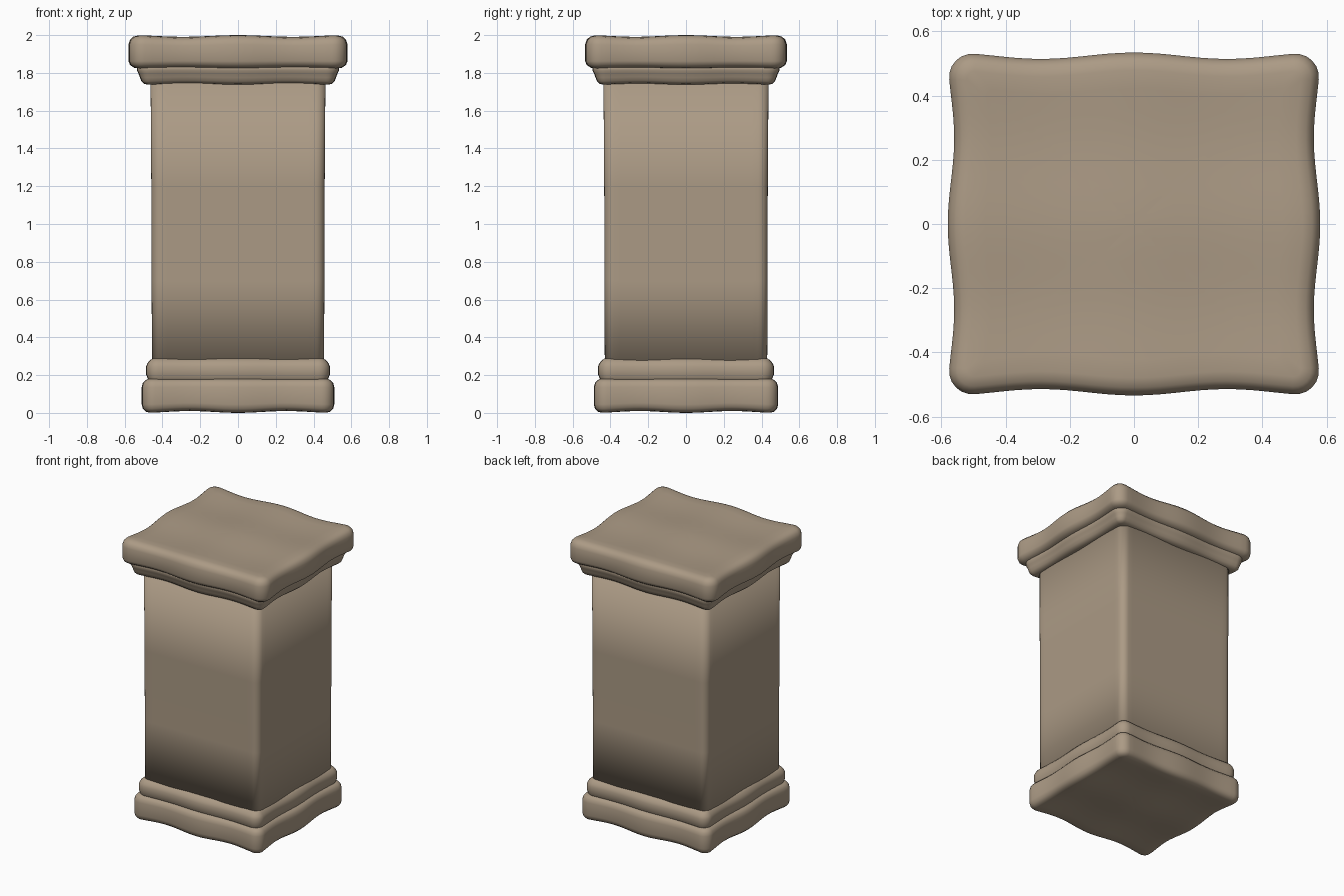
import bpy, bmesh, math

if "Cube" in bpy.data.objects:
    bpy.data.objects.remove(bpy.data.objects["Cube"])

stone = bpy.data.materials.new("warm tan stone")
stone.diffuse_color = (0.41, 0.325, 0.235, 1)
stone.use_nodes = True
stone.node_tree.nodes["Principled BSDF"].inputs["Base Color"].default_value = stone.diffuse_color


def outline(hx, hy, r, inset, wave, n=24, arc=6):
    """Rounded rectangle whose sides ripple in and out, counter-clockwise."""
    ax, ay, rr = hx - inset, hy - inset, max(r - inset, 0.015)
    cx, cy = ax - rr, ay - rr
    base = []
    corners = [(cx, -cy, -90), (cx, cy, 0), (-cx, cy, 90), (-cx, -cy, 180)]
    for k, (px, py, a0) in enumerate(corners):
        for i in range(arc + 1):
            a = math.radians(a0 + 90 * i / arc)
            base.append((px + rr * math.cos(a), py + rr * math.sin(a), math.cos(a), math.sin(a)))
        a = math.radians(a0 + 90)
        nx, ny = math.cos(a), math.sin(a)
        qx, qy, _ = corners[(k + 1) % 4]
        for i in range(1, n):
            t = i / n
            base.append((px + (qx - px) * t + rr * nx, py + (qy - py) * t + rr * ny, nx, ny))
    pts = []
    for x, y, nx, ny in base:
        d = wave * (nx * nx * (math.cos(2 * math.pi * y / hy) - 1)
                    + ny * ny * (math.cos(2 * math.pi * x / hx) - 1)) / 2
        pts.append((x + nx * d, y + ny * d))
    return pts


def block(name, hx, hy, r, rows, wave=0.0, low=0.0, high=0.0):
    """Stack of outlines (inset, z); low and high ripple the bottom and top."""
    z0, z1 = rows[0][1], rows[-1][1]

    def ripple(x, y, z):
        w = (math.cos(2 * math.pi * x / hx) + math.cos(2 * math.pi * y / hy)) / 2 - 1
        f = (z - z0) / (z1 - z0)
        return z + high * w * f - low * w * (1 - f)

    bm = bmesh.new()

    def ring(pts, z, s=1.0):
        return [bm.verts.new((x * s, y * s, ripple(x * s, y * s, z))) for x, y in pts]

    def bridge(a, b):
        for i in range(len(a)):
            j = (i + 1) % len(a)
            bm.faces.new((a[i], a[j], b[j], b[i]))

    shapes = [(outline(hx, hy, r, d, wave), z) for d, z in rows]
    scales = (0.12, 0.25, 0.38, 0.5, 0.62, 0.75, 0.88)
    rings = [ring(shapes[0][0], z0, s) for s in scales]
    rings += [ring(p, z) for p, z in shapes]
    rings += [ring(shapes[-1][0], z1, s) for s in reversed(scales)]
    for a, b in zip(rings, rings[1:]):
        bridge(a, b)
    # close both ends with a fan
    for end, z in ((rings[0], z0), (rings[-1], z1)):
        c = bm.verts.new((0, 0, ripple(0, 0, z)))
        for i in range(len(end)):
            bm.faces.new((end[i], end[(i + 1) % len(end)], c))
    bmesh.ops.recalc_face_normals(bm, faces=bm.faces)
    for f in bm.faces:
        f.smooth = True
    me = bpy.data.meshes.new(name)
    bm.to_mesh(me)
    bm.free()
    me.materials.append(stone)
    ob = bpy.data.objects.new(name, me)
    bpy.context.collection.objects.link(ob)
    return ob


# Base
block("base_slab", 0.51, 0.488, 0.07,
      [(0.045, 0.0), (0.022, 0.006), (0.006, 0.022), (0, 0.045), (0, 0.135),
       (0.006, 0.158), (0.018, 0.172), (0.035, 0.18)], 0.014, low=0.01)
block("base_moulding", 0.487, 0.466, 0.065,
      [(0.015, 0.165), (0.008, 0.185), (0, 0.205), (0, 0.245), (0.007, 0.262),
       (0.018, 0.276), (0.032, 0.287)], 0.01)

# Shaft, slightly wider at the top
block("shaft", 0.463, 0.437, 0.055,
      [(0.007, 0.24), (0.006, 0.7), (0.004, 1.2), (0, 1.78)])

# Capital
block("capital_moulding", 0.535, 0.495, 0.07,
      [(0.058, 1.737), (0.038, 1.742), (0.024, 1.755), (0.016, 1.775),
       (0.008, 1.797), (0, 1.812), (0, 1.845)], 0.014, low=0.006)
block("capital_slab", 0.58, 0.534, 0.085,
      [(0.06, 1.822), (0.03, 1.827), (0.008, 1.842), (0, 1.862), (0, 1.95),
       (0.008, 1.975), (0.025, 1.992), (0.055, 2.0)], 0.02, low=0.004, high=0.009)
